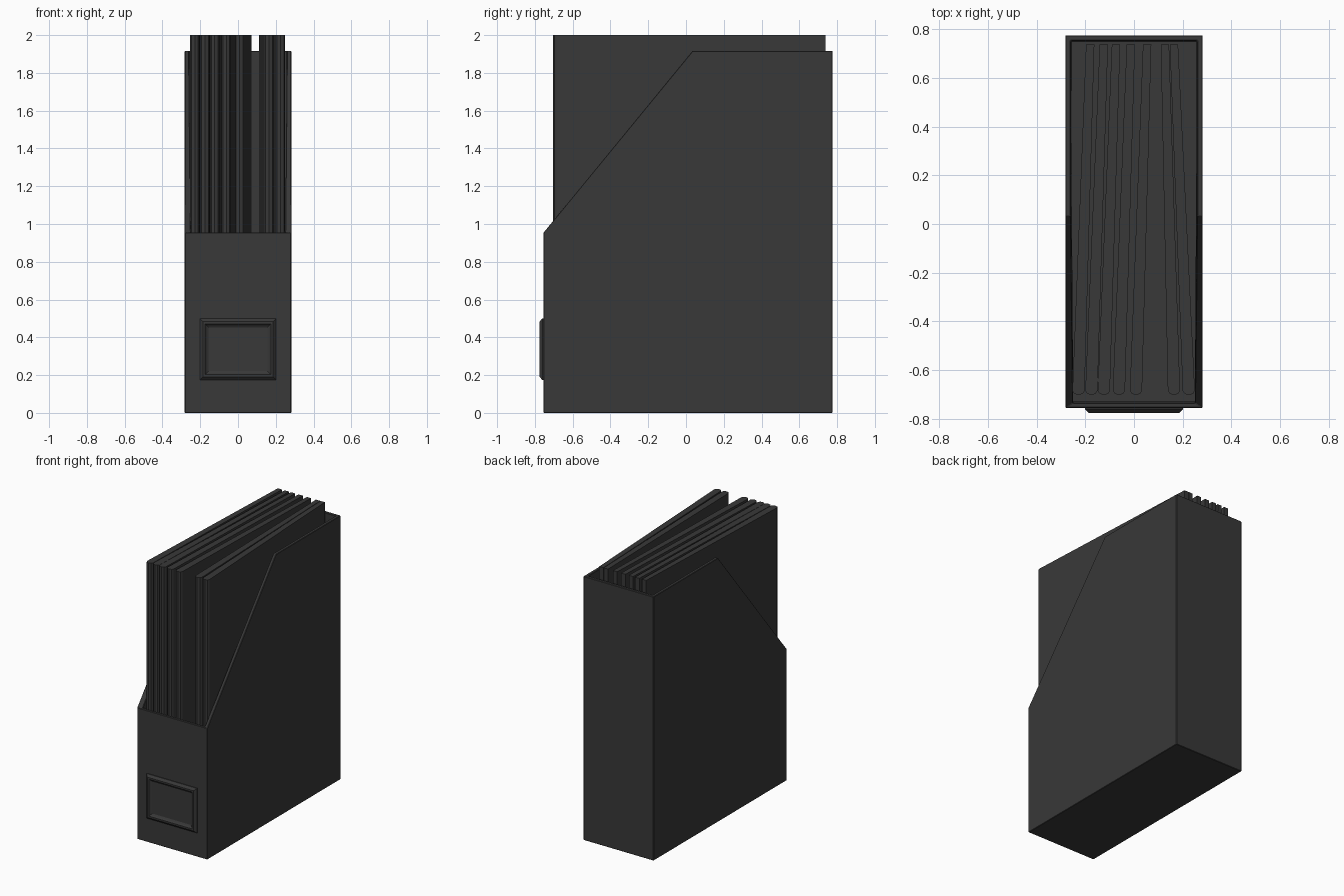
import bpy, bmesh

if "Cube" in bpy.data.objects:
    bpy.data.objects.remove(bpy.data.objects["Cube"])

mat = bpy.data.materials.new("charcoal")
mat.diffuse_color = (0.04, 0.04, 0.04, 1)
mat.use_nodes = True
mat.node_tree.nodes["Principled BSDF"].inputs["Base Color"].default_value = mat.diffuse_color


def make_object(name, bm):
    bmesh.ops.recalc_face_normals(bm, faces=bm.faces)
    mesh = bpy.data.meshes.new(name)
    bm.to_mesh(mesh)
    bm.free()
    mesh.materials.append(mat)
    ob = bpy.data.objects.new(name, mesh)
    bpy.context.collection.objects.link(ob)
    return ob


def loft(bm, rings, cap_start=True, cap_end=True):
    """Skin a list of closed rings with the same number of points."""
    loops = [[bm.verts.new(p) for p in ring] for ring in rings]
    n = len(loops[0])
    for a, b in zip(loops, loops[1:]):
        for i in range(n):
            j = (i + 1) % n
            bm.faces.new((a[i], a[j], b[j], b[i]))
    if cap_start:
        bm.faces.new(loops[0])
    if cap_end:
        bm.faces.new(loops[-1])


def add_bevel(ob, width, segments=1):
    mod = ob.modifiers.new("Bevel", 'BEVEL')
    mod.width, mod.segments = width, segments
    mod.limit_method = 'ANGLE'


# Holder shell: side profile across the width, open along the slope and top
W, YF, YB, H = 0.282, -0.755, 0.775, 1.917
profile = [(YF, 0), (YB, 0), (YB, H), (0.035, H), (YF, 0.955)]
bm = bmesh.new()
loft(bm, [[(x, y, z) for y, z in profile] for x in (-W, W)])
bmesh.ops.recalc_face_normals(bm, faces=bm.faces)
bmesh.ops.delete(bm, geom=[f for f in bm.faces if f.normal.z > 0.1], context='FACES_ONLY')
holder = make_object("holder_box", bm)
wall = holder.modifiers.new("Wall", 'SOLIDIFY')
wall.thickness, wall.offset = 0.023, -1
wall.use_even_offset = True
add_bevel(holder, 0.003)

# Label frame on the front: nested rectangles, ending in the recessed card
CZ = 0.337
steps = [(0, 0), (0, 0.006), (0.016, 0.021), (0.028, 0.021), (0.036, 0.012), (0.046, 0.006)]
rings = []
for inset, depth in steps:
    hx, hz, y = 0.202 - inset, 0.162 - inset, YF - depth
    rings.append([(-hx, y, CZ - hz), (hx, y, CZ - hz), (hx, y, CZ + hz), (-hx, y, CZ + hz)])
bm = bmesh.new()
loft(bm, rings)
make_object("label_frame", bm)

# Folders: tapered plan with a rounded spine, (centre at spine, centre at back)
folders = [(-0.228, -0.180), (-0.175, -0.124), (-0.124, -0.074), (-0.062, -0.013),
           (0.008, 0.054), (0.164, 0.127), (0.225, 0.164)]
for i, (xs, xb) in enumerate(folders):
    s, b = 0.025, 0.017
    plan = [(xb - b, 0.738), (xs - s, -0.685), (xs - s * 0.7, -0.697), (xs, -0.703),
            (xs + s * 0.7, -0.697), (xs + s, -0.685), (xb + b, 0.738)]
    bm = bmesh.new()
    loft(bm, [[(x, y, z) for x, y in plan] for z in (0.024, 2.0)])
    make_object(f"folder_{i + 1}", bm)
